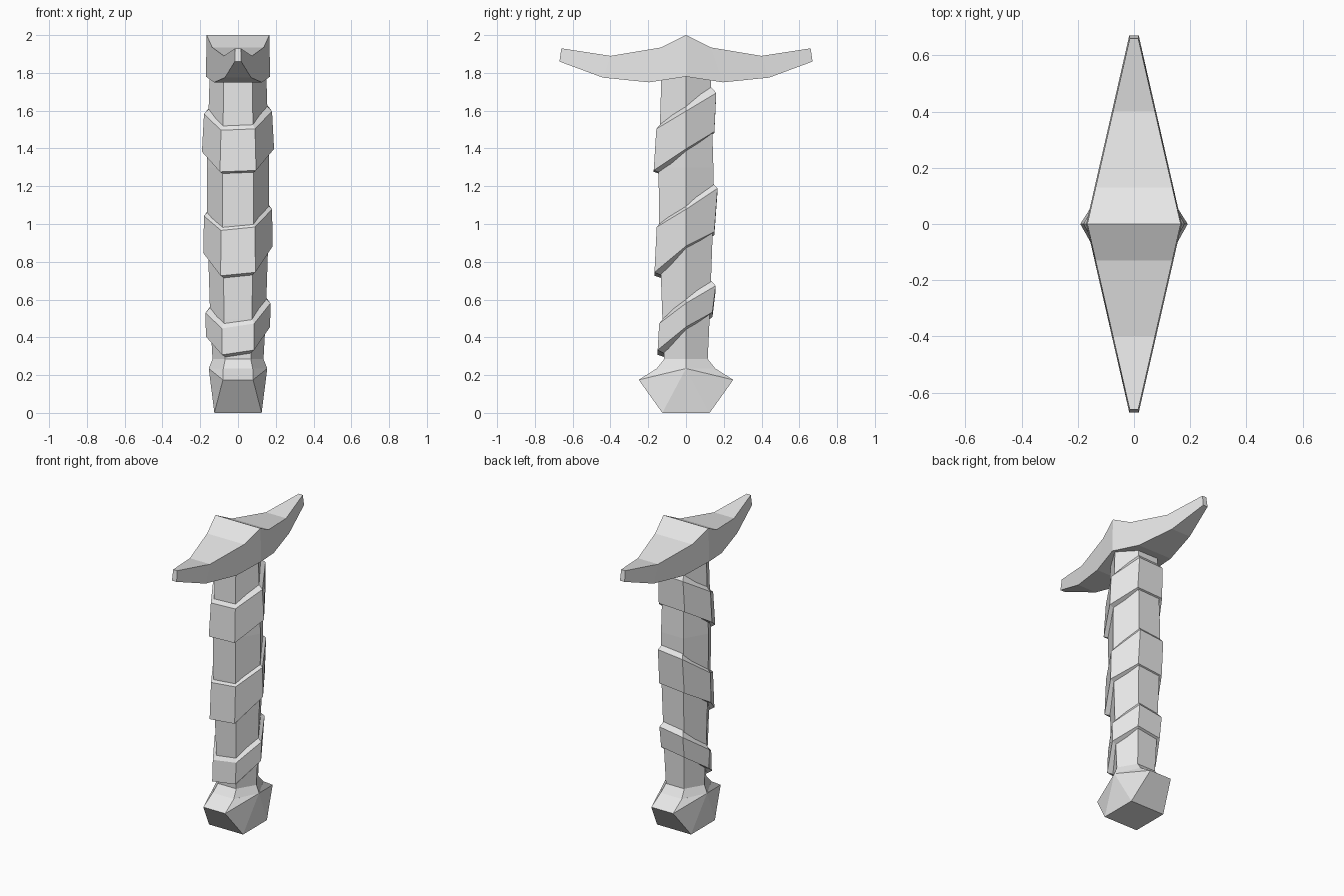
import bpy, bmesh

cube = bpy.data.objects.get("Cube")
if cube:
    bpy.data.objects.remove(cube, do_unlink=True)

# Single plain grey
grey = bpy.data.materials.new("plain grey")
grey.use_nodes = True
grey.diffuse_color = (0.8, 0.8, 0.8, 1)
grey.node_tree.nodes["Principled BSDF"].inputs["Base Color"].default_value = (0.8, 0.8, 0.8, 1)


def finish(name, bm):
    bmesh.ops.recalc_face_normals(bm, faces=bm.faces)
    mesh = bpy.data.meshes.new(name)
    bm.to_mesh(mesh)
    bm.free()
    mesh.materials.append(grey)
    obj = bpy.data.objects.new(name, mesh)
    bpy.context.collection.objects.link(obj)
    return obj


def loft(name, rings):
    """Skin a stack of equal-length rings and cap both ends."""
    bm = bmesh.new()
    loops = [[bm.verts.new(p) for p in ring] for ring in rings]
    n = len(loops[0])
    for low, high in zip(loops, loops[1:]):
        for i in range(n):
            j = (i + 1) % n
            bm.faces.new((low[i], low[j], high[j], high[i]))
    bm.faces.new(loops[0][::-1])
    bm.faces.new(loops[-1])
    return finish(name, bm)


def hexagon(rx, front, back, heights, tilt=0.0):
    """Six-sided ring with its own height at front, middle and back."""
    zf, zm, zb = heights
    pts = [(rx, 0, zm), (rx / 2, back, zb), (-rx / 2, back, zb),
           (-rx, 0, zm), (-rx / 2, -front, zf), (rx / 2, -front, zf)]
    return [(x, y, z + tilt * x) for x, y, z in pts]


# Grip core, flaring at the neck into the pommel
core = [(0.235, 0.155, 0.155), (0.285, 0.135, 0.115), (0.5, 0.147, 0.125),
        (1.0, 0.163, 0.143), (1.3, 0.165, 0.145), (1.79, 0.15, 0.13)]
loft("grip", [hexagon(rx, ry, ry, (z, z, z)) for z, rx, ry in core])


# Slanted wraps: each edge is (half width, front depth, back depth, heights)
def wrap(name, lower, upper, tilt):
    def inner(edge, lift):
        rx, f, b, hs = edge
        return hexagon(rx * 0.76, f * 0.76, b * 0.76, [h + lift for h in hs], tilt)
    loft(name, [inner(lower, -0.015), hexagon(*lower, tilt),
                hexagon(*upper, tilt), inner(upper, 0.045)])


wrap("lower_wrap", (0.17, 0.15, 0.14, (0.32, 0.43, 0.52)),
     (0.172, 0.142, 0.157, (0.46, 0.555, 0.66)), 0.15)
wrap("middle_wrap", (0.184, 0.167, 0.15, (0.735, 0.865, 0.95)),
     (0.18, 0.155, 0.167, (0.975, 1.06, 1.18)), 0.1)
wrap("upper_wrap", (0.191, 0.171, 0.15, (1.28, 1.39, 1.485)),
     (0.18, 0.157, 0.16, (1.5, 1.59, 1.69)), 0.04)

# Pommel: square foot widening to a faceted knob
bm = bmesh.new()
for sx in (-1, 1):
    bm.verts.new((sx * 0.155, 0, 0.235))
    for sy in (-1, 1):
        for x, y, z in ((0.125, 0.125, 0), (0.08, 0.25, 0.175), (0.078, 0.155, 0.235)):
            bm.verts.new((sx * x, sy * y, z))
bmesh.ops.convex_hull(bm, input=bm.verts)
bmesh.ops.dissolve_limit(bm, angle_limit=0.02, verts=bm.verts, edges=bm.edges)
finish("pommel", bm)

# Crossguard: curved arms tapering to narrow tips, as (y, z) top and bottom
half = [((0, 2.0), (0, 1.78)), ((0.13, 1.935), (0.195, 1.75)),
        ((0.4, 1.89), (0.44, 1.775)), ((0.66, 1.93), (0.67, 1.86))]
arms = [(-1, s) for s in half[:0:-1]] + [(1, s) for s in half]
sections = []
for side, ((yt, zt), (yb, zb)) in arms:
    wt = 0.166 - 0.151 * yt / 0.66
    wb = 0.17 - 0.153 * yb / 0.67
    sections.append([(-wt, side * yt, zt), (wt, side * yt, zt),
                     (wb, side * yb, zb), (-wb, side * yb, zb)])
loft("crossguard", sections)
